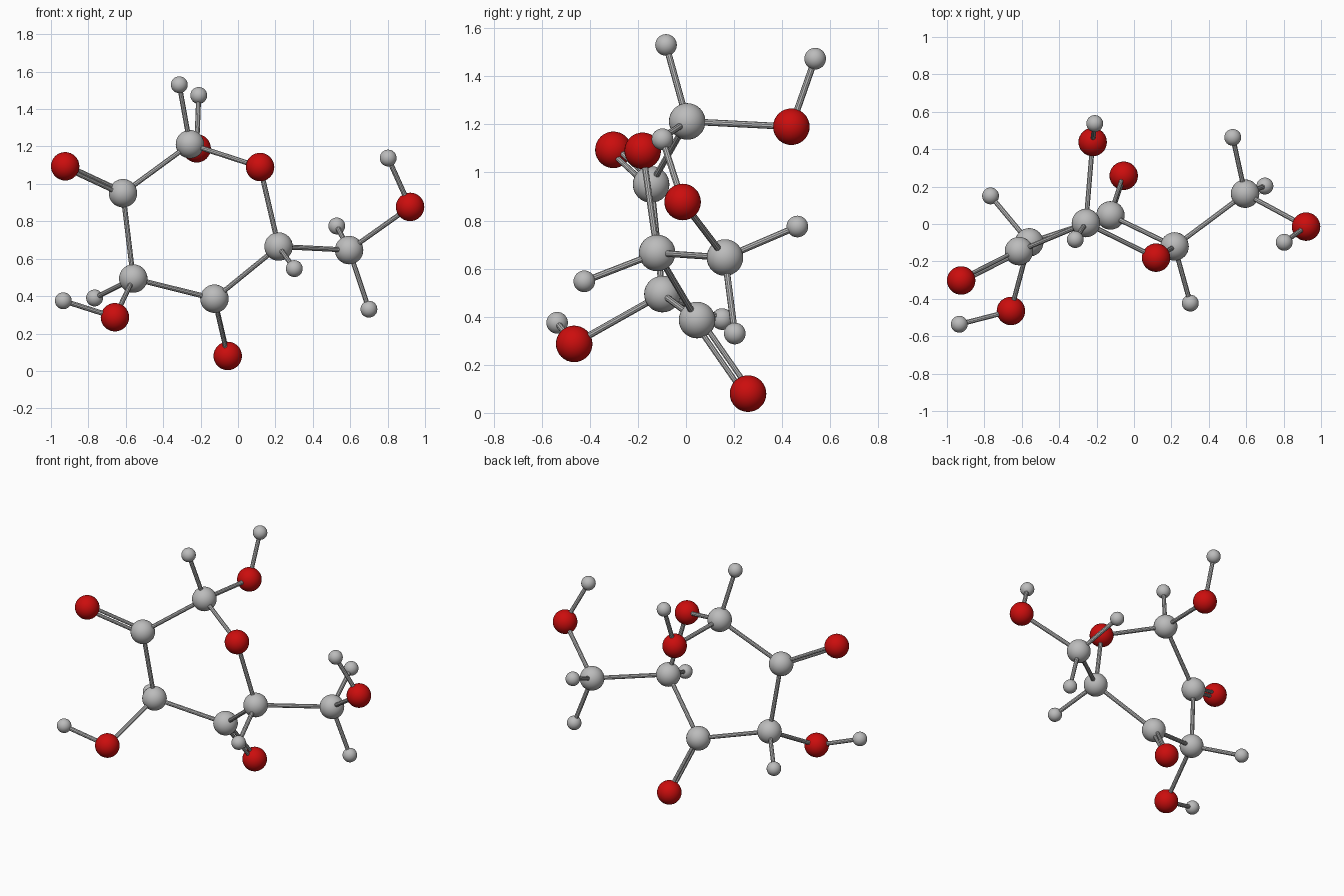
import bpy
from mathutils import Vector

cube = bpy.data.objects.get("Cube")
if cube:
    bpy.data.objects.remove(cube, do_unlink=True)


def make_material(name, color):
    mat = bpy.data.materials.new(name)
    mat.use_nodes = True
    mat.diffuse_color = color
    mat.node_tree.nodes["Principled BSDF"].inputs["Base Color"].default_value = color
    return mat


GREY = make_material("light grey", (0.5, 0.5, 0.5, 1))
RED = make_material("red", (0.6, 0.004, 0.004, 1))

# Radius and colour of each kind of ball
KINDS = {"carbon": (0.076, GREY), "oxygen": (0.076, RED), "hydrogen": (0.045, GREY)}

# Ball centres
ATOMS = {
    "carbon_top": (-0.257, 0.005, 1.212),
    "carbon_upper": (-0.615, -0.145, 0.95),
    "carbon_lower": (-0.56, -0.098, 0.494),
    "carbon_bottom": (-0.126, 0.046, 0.386),
    "carbon_side": (0.217, -0.12, 0.665),
    "carbon_arm": (0.594, 0.162, 0.646),
    "oxygen_ring": (0.118, -0.18, 1.09),
    "oxygen_top": (-0.221, 0.438, 1.19),
    "oxygen_upper": (-0.924, -0.302, 1.094),
    "oxygen_lower": (-0.658, -0.465, 0.287),
    "oxygen_bottom": (-0.055, 0.258, 0.08),
    "oxygen_arm": (0.92, -0.014, 0.877),
    "hydrogen_top": (-0.314, -0.083, 1.53),
    "hydrogen_top_end": (-0.21, 0.537, 1.473),
    "hydrogen_lower": (-0.767, 0.15, 0.39),
    "hydrogen_lower_end": (-0.934, -0.536, 0.375),
    "hydrogen_side": (0.301, -0.423, 0.547),
    "hydrogen_arm_back": (0.528, 0.463, 0.775),
    "hydrogen_arm_low": (0.7, 0.203, 0.33),
    "hydrogen_arm_end": (0.803, -0.098, 1.138),
}

SINGLE_BONDS = [
    ("carbon_top", "carbon_upper"), ("carbon_upper", "carbon_lower"),
    ("carbon_lower", "carbon_bottom"), ("carbon_bottom", "carbon_side"),
    ("carbon_side", "oxygen_ring"), ("oxygen_ring", "carbon_top"),
    ("carbon_side", "carbon_arm"), ("carbon_arm", "oxygen_arm"),
    ("carbon_top", "oxygen_top"), ("carbon_lower", "oxygen_lower"),
    ("carbon_top", "hydrogen_top"), ("oxygen_top", "hydrogen_top_end"),
    ("carbon_lower", "hydrogen_lower"), ("oxygen_lower", "hydrogen_lower_end"),
    ("carbon_side", "hydrogen_side"), ("carbon_arm", "hydrogen_arm_back"),
    ("carbon_arm", "hydrogen_arm_low"), ("oxygen_arm", "hydrogen_arm_end"),
]
DOUBLE_BONDS = [("carbon_upper", "oxygen_upper"), ("carbon_bottom", "oxygen_bottom")]


def add_ball(name, centre):
    radius, mat = KINDS[name.split("_")[0]]
    bpy.ops.mesh.primitive_uv_sphere_add(segments=32, ring_count=16, radius=radius, location=centre)
    ball = bpy.context.object
    ball.name = name
    ball.data.materials.append(mat)
    bpy.ops.object.shade_smooth()


def add_rod(name, start, end, radius):
    axis = end - start
    bpy.ops.mesh.primitive_cylinder_add(vertices=10, radius=radius, depth=axis.length,
                                        location=(start + end) / 2,
                                        rotation=axis.to_track_quat("Z", "Y").to_euler())
    rod = bpy.context.object
    rod.name = name
    rod.data.materials.append(GREY)
    bpy.ops.object.shade_smooth_by_angle()


# Balls
for name, centre in ATOMS.items():
    add_ball(name, centre)

# Single rods
for a, b in SINGLE_BONDS:
    add_rod(f"rod_{a}_to_{b}", Vector(ATOMS[a]), Vector(ATOMS[b]), 0.0135)

# Paired rods, set side by side
for a, b in DOUBLE_BONDS:
    start, end = Vector(ATOMS[a]), Vector(ATOMS[b])
    offset = (end - start).cross(Vector((1, 0, 0))).normalized() * 0.014
    for side, sign in (("first", 1), ("second", -1)):
        add_rod(f"{side}_rod_{a}_to_{b}", start + offset * sign, end + offset * sign, 0.0115)
